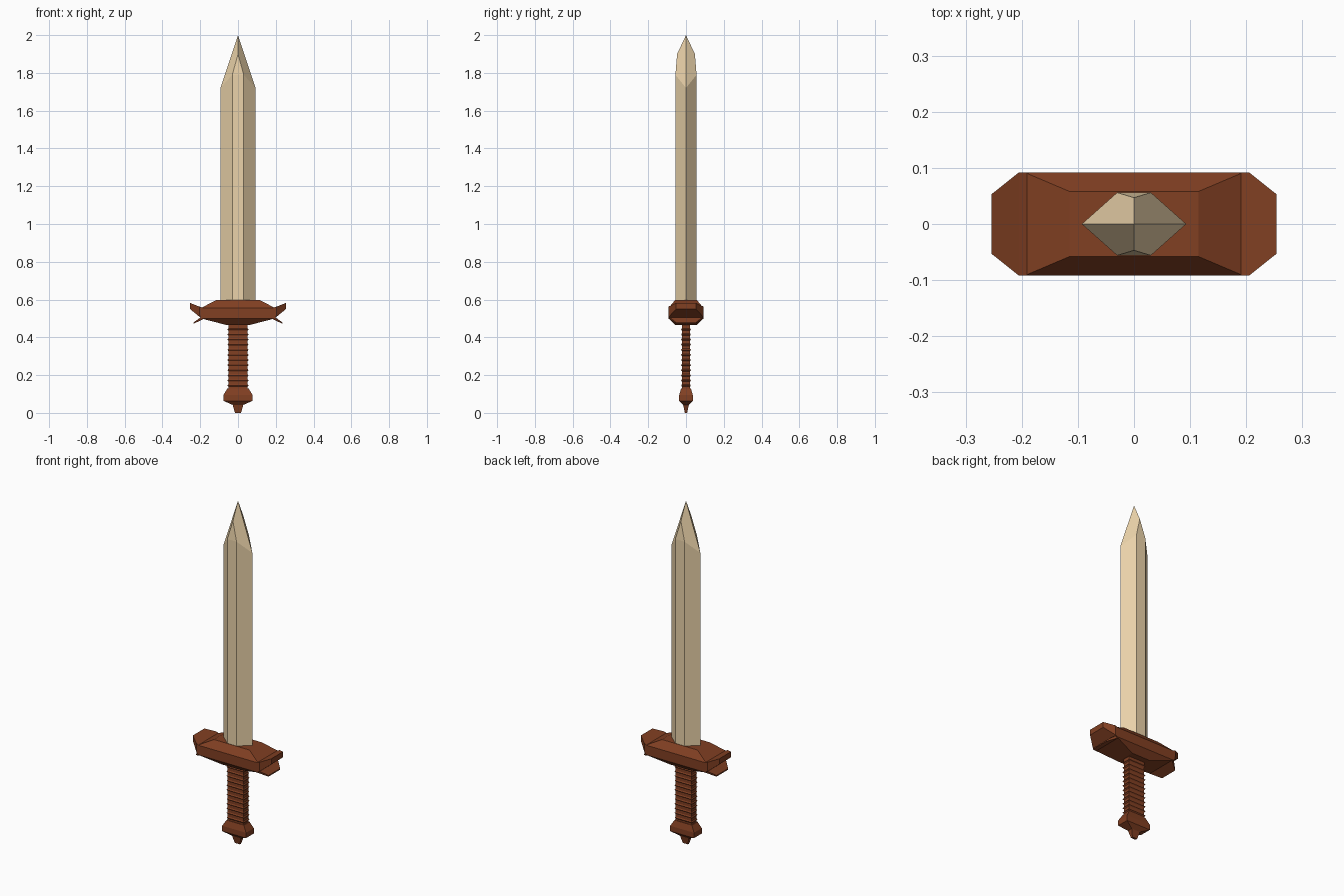
import bpy, bmesh

if "Cube" in bpy.data.objects:
    bpy.data.objects.remove(bpy.data.objects["Cube"])


def material(name, color):
    m = bpy.data.materials.new(name)
    m.diffuse_color = color
    m.use_nodes = True
    m.node_tree.nodes["Principled BSDF"].inputs["Base Color"].default_value = m.diffuse_color
    return m


BONE = material("pale_blade", (0.83, 0.65, 0.40, 1))
WOOD = material("red_brown", (0.22, 0.05, 0.016, 1))


def finish(name, bm, mat):
    bmesh.ops.recalc_face_normals(bm, faces=bm.faces)
    me = bpy.data.meshes.new(name)
    bm.to_mesh(me)
    bm.free()
    me.materials.append(mat)
    ob = bpy.data.objects.new(name, me)
    bpy.context.collection.objects.link(ob)
    return ob


def loft(name, loops, mat):
    """Skin a stack of equal-length closed loops and cap both ends."""
    bm = bmesh.new()
    rings = [[bm.verts.new(p) for p in loop] for loop in loops]
    n = len(rings[0])
    for a, b in zip(rings, rings[1:]):
        for i in range(n):
            j = (i + 1) % n
            bm.faces.new((a[i], a[j], b[j], b[i]))
    bm.faces.new(rings[0])
    bm.faces.new(rings[-1])
    return finish(name, bm, mat)


def rect(x, y, z):
    return [(-x, -y, z), (x, -y, z), (x, y, z), (-x, y, z)]


def mirror_x(ob):
    ob.modifiers.new("mirror", 'MIRROR').use_axis[0] = True


# Blade: convex six-sided bar with bevelled point
bm = bmesh.new()
pts = [(0, 0, 2.0)]
for s in (-1, 1):
    pts += [(s * 0.093, 0, 0.58), (s * 0.093, 0, 1.72), (0, s * 0.047, 1.9)]
    for t in (-1, 1):
        pts += [(s * 0.03, t * 0.056, 0.58), (s * 0.03, t * 0.056, 1.79)]
for p in pts:
    bm.verts.new(p)
bmesh.ops.convex_hull(bm, input=bm.verts)
bmesh.ops.dissolve_limit(bm, angle_limit=0.01, verts=bm.verts, edges=bm.edges)
finish("blade", bm, BONE)

# Crossguard: block tapering above and below
loft("crossguard", [rect(0.06, 0.057, 0.465), rect(0.195, 0.092, 0.5),
                    rect(0.195, 0.092, 0.556), rect(0.115, 0.058, 0.597)], WOOD)


def flare(name, root, tip):
    """Guard end lip: root and tip are (x, z) pairs, narrowing in y."""
    def section(ends, y):
        (x0, z0), (x1, z1) = ends
        return [(x0, -y, z0), (x0, y, z0), (x1, y, z1), (x1, -y, z1)]
    mid = [(0.202, 0.507), (0.205, 0.563)] if tip[0][1] > 0.52 else root
    loops = [section(root, 0.092), section(mid, 0.092), section(tip, 0.053)]
    if mid is root:
        loops.pop(1)
    mirror_x(loft(name, loops, WOOD))


# Upturned and downturned lips at both ends of the guard
flare("guard_upper_lips", [(0.185, 0.502), (0.185, 0.556)],
      [(0.254, 0.55), (0.254, 0.582)])
flare("guard_lower_lips", [(0.18, 0.498), (0.192, 0.51)],
      [(0.235, 0.472), (0.235, 0.479)])

# Grip: flat bar with regular wrap ridges
loops = [rect(0.052, 0.023, 0.12)]
for i in range(12):
    z = 0.145 + i * 0.027
    loops += [rect(0.051, 0.022, z - 0.006), rect(0.056, 0.026, z),
              rect(0.051, 0.022, z + 0.006)]
loops.append(rect(0.052, 0.023, 0.48))
loft("grip", loops, WOOD)

# Pommel: flared collar with a small tapered end
loft("pommel", [rect(0.016, 0.006, 0), rect(0.028, 0.015, 0.042),
                rect(0.077, 0.036, 0.064), rect(0.077, 0.036, 0.095),
                rect(0.056, 0.026, 0.13)], WOOD)
